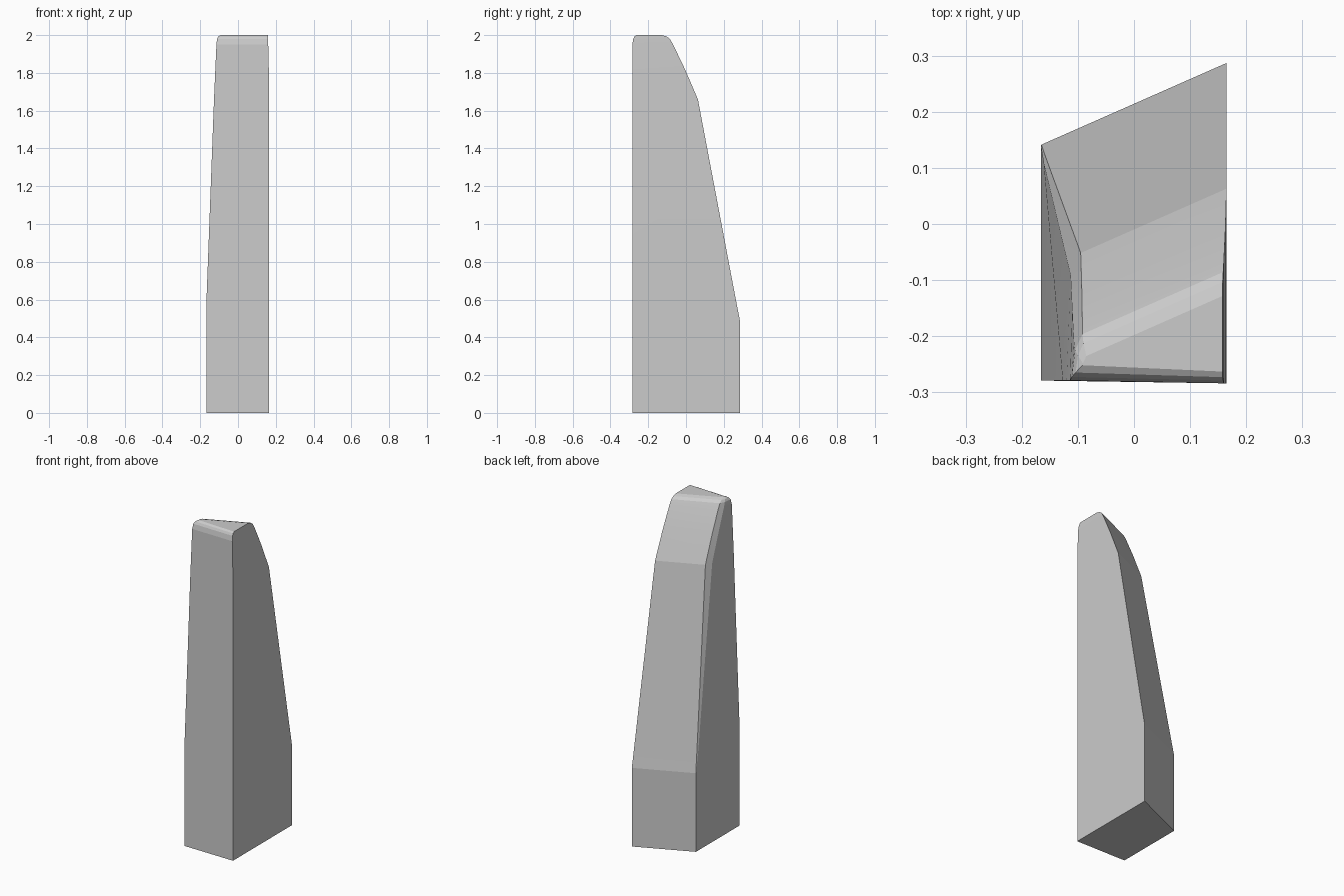
import bpy
import bmesh
import math

cube = bpy.data.objects.get("Cube")
if cube:
    bpy.data.objects.remove(cube, do_unlink=True)

SLANT = 0.441   # sideways skew of the back face
RIGHT = 0.165

# Stone colour
stone = bpy.data.materials.new("stone_grey")
stone.use_nodes = True
grey = (0.6, 0.6, 0.6, 1)
stone.diffuse_color = grey
stone.node_tree.nodes["Principled BSDF"].inputs["Base Color"].default_value = grey

# Sections: height, back y at the right edge, front-left x, back-left x,
# width of the back-left chamfer, setback of the front, right-side inset
SECTIONS = [
    (0.00, 0.287, -0.166, -0.165, 0.001, 0.000, 0.000),
    (0.48, 0.287, -0.166, -0.165, 0.001, 0.000, 0.000),
    (0.62, 0.260, -0.166, -0.157, 0.004, 0.000, 0.000),
    (1.66, 0.063, -0.127, -0.095, 0.018, 0.000, 0.000),
    (1.82, -0.005, -0.120, -0.093, 0.017, 0.000, 0.002),
    (1.95, -0.066, -0.114, -0.092, 0.015, 0.000, 0.005),
    (1.98, -0.083, -0.111, -0.092, 0.013, 0.005, 0.006),
    (1.993, -0.100, -0.104, -0.090, 0.010, 0.011, 0.007),
    (2.00, -0.125, -0.092, -0.085, 0.006, 0.021, 0.007),
]


def section(bm, z, back, front_x, back_x, chamfer, setback, inset):
    right = RIGHT - inset
    back_y = back - SLANT * (RIGHT - back_x)
    points = [
        (front_x, -0.279 + setback * 1.3),
        (right, -0.284 + setback),
        (right, back - SLANT * inset),
        (back_x, back_y),
        (back_x - chamfer, back_y - chamfer * 2.2),
    ]
    return [bm.verts.new((x, y, z)) for x, y in points]


# Tapered slab lofted through its sections
bm = bmesh.new()
rings = [section(bm, *s) for s in SECTIONS]
for low, high in zip(rings, rings[1:]):
    for i in range(len(low)):
        j = (i + 1) % len(low)
        bm.faces.new((low[i], low[j], high[j], high[i]))
bm.faces.new(list(reversed(rings[0])))
bm.faces.new(rings[-1])
bmesh.ops.recalc_face_normals(bm, faces=bm.faces)

mesh = bpy.data.meshes.new("tapered_slab")
bm.to_mesh(mesh)
bm.free()
mesh.materials.append(stone)
slab = bpy.data.objects.new("tapered_slab", mesh)
bpy.context.collection.objects.link(slab)

# Soften only the faintest creases
bpy.ops.object.select_all(action="DESELECT")
slab.select_set(True)
bpy.context.view_layer.objects.active = slab
bpy.ops.object.shade_smooth_by_angle(angle=math.radians(5))
